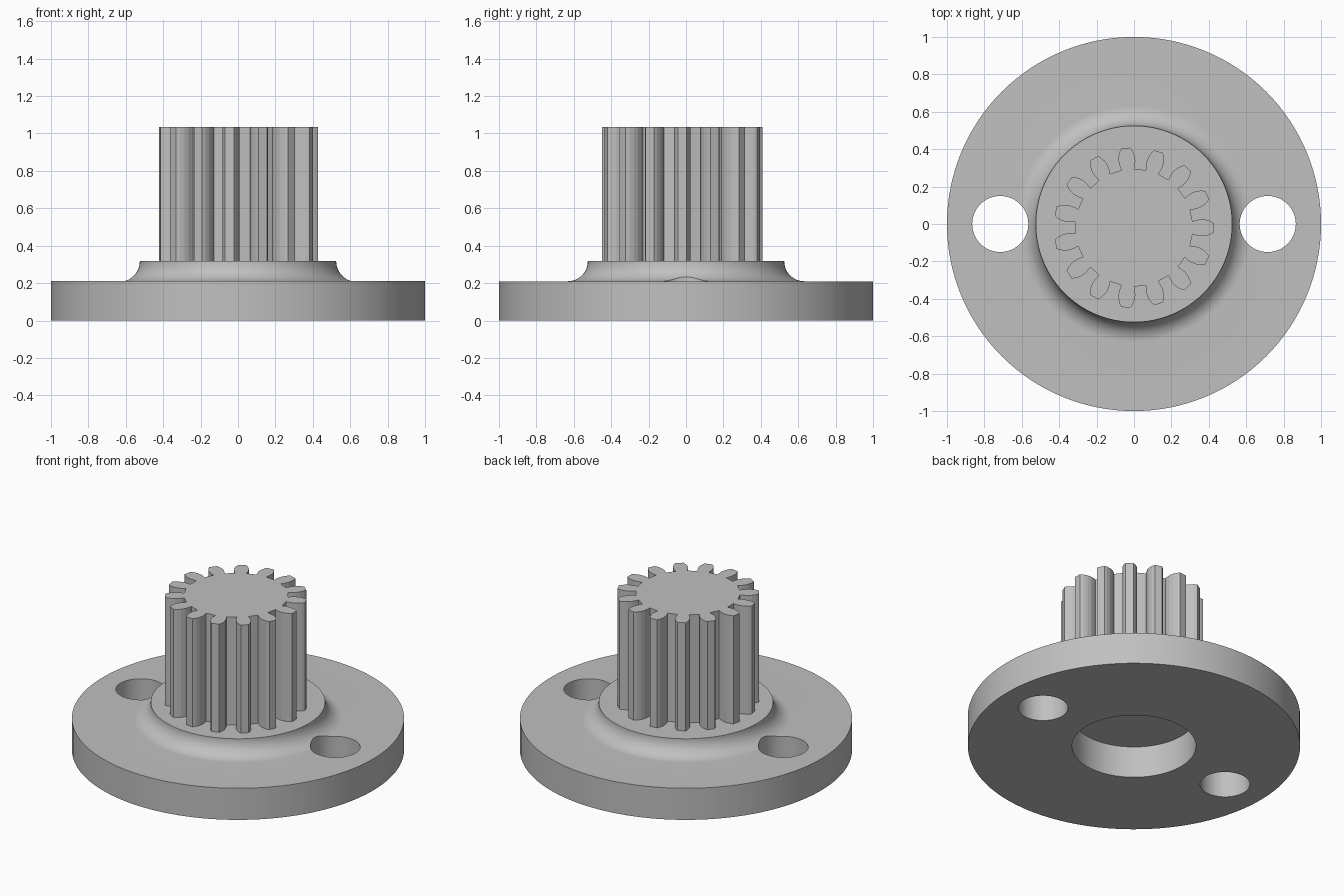
import bpy
import bmesh
from math import sin, cos, pi, radians
from mathutils import Matrix, Vector

cube = bpy.data.objects.get("Cube")
if cube:
    bpy.data.objects.remove(cube, do_unlink=True)

grey = bpy.data.materials.new("plain grey")
grey.use_nodes = True
colour = (0.53, 0.53, 0.53, 1)
grey.diffuse_color = colour
grey.node_tree.nodes["Principled BSDF"].inputs["Base Color"].default_value = colour


def make_object(name, bm):
    bmesh.ops.recalc_face_normals(bm, faces=bm.faces)
    mesh = bpy.data.meshes.new(name)
    bm.to_mesh(mesh)
    bm.free()
    mesh.materials.append(grey)
    obj = bpy.data.objects.new(name, mesh)
    bpy.context.collection.objects.link(obj)
    return obj


def select_only(obj):
    bpy.ops.object.select_all(action="DESELECT")
    obj.select_set(True)
    bpy.context.view_layer.objects.active = obj


def lathe(name, profile, steps):
    bm = bmesh.new()
    verts = [bm.verts.new((r, 0, z)) for r, z in profile]
    edges = [bm.edges.new(pair) for pair in zip(verts, verts[1:])]
    bmesh.ops.spin(bm, geom=verts + edges, cent=(0, 0, 0), axis=(0, 0, 1),
                   angle=2 * pi, steps=steps)
    bmesh.ops.remove_doubles(bm, verts=bm.verts, dist=0.0001)
    return make_object(name, bm)


# Flange with a blind bore below and a raised boss blended by a concave fillet
plate_top, boss_top, boss_radius, fillet = 0.21, 0.317, 0.525, 0.107
profile = [(0, plate_top), (0.373, plate_top), (0.373, 0), (1, 0), (1, plate_top)]
segments = 14
for i in range(segments + 1):
    a = pi / 2 * i / segments
    profile.append((boss_radius + fillet - fillet * sin(a),
                    plate_top + fillet - fillet * cos(a)))
profile.append((0, boss_top))
flange = lathe("flange_with_boss", profile, 128)

# Two bolt holes through the flange, trimming the edge of the fillet
for side in (-1, 1):
    bm = bmesh.new()
    bmesh.ops.create_cone(bm, cap_ends=True, segments=64, radius1=0.15, radius2=0.15,
                          depth=1, matrix=Matrix.Translation((side * 0.715, 0, 0.1)))
    cutter = make_object("bolt_hole_cutter", bm)
    cutter.hide_render = True
    mod = flange.modifiers.new("bolt_hole", "BOOLEAN")
    mod.operation = "DIFFERENCE"
    mod.solver = "EXACT"
    mod.object = cutter
    select_only(flange)
    bpy.ops.object.modifier_apply(modifier=mod.name)
    bpy.data.objects.remove(cutter, do_unlink=True)

select_only(flange)
bpy.ops.object.shade_smooth_by_angle(angle=radians(30))

# Pinion: one tooth flank as (radius, half width), mirrored and repeated
teeth = 15
gear_centre = Vector((0, -0.02, 0))
flank = [(0.313, 0.034), (0.335, 0.041), (0.36, 0.045), (0.385, 0.043),
         (0.41, 0.035), (0.428, 0.024)]
tooth = [(r, -w) for r, w in flank] + [(r, w) for r, w in reversed(flank)]
bm = bmesh.new()
outline = []
for i in range(teeth):
    turn = Matrix.Rotation(2 * pi * i / teeth, 3, "Z")
    for x, y in tooth:
        outline.append(bm.verts.new(gear_centre + turn @ Vector((x, y, boss_top - 0.005))))
base = bm.faces.new(outline)
top = bmesh.ops.extrude_face_region(bm, geom=[base], use_keep_orig=True)["geom"]
for v in top:
    if isinstance(v, bmesh.types.BMVert):
        v.co.z = 1.035
make_object("pinion_gear", bm)
